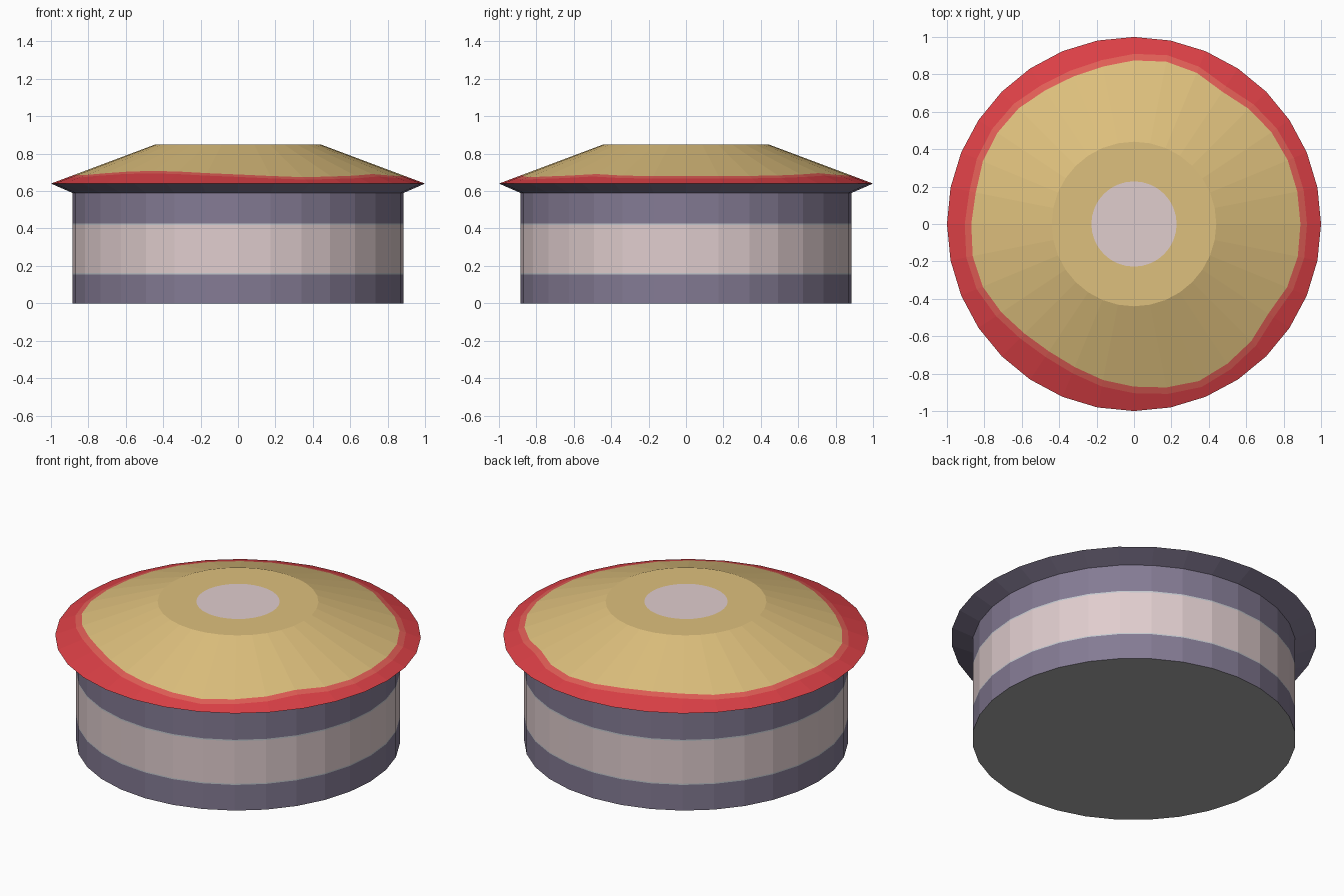
import bpy, bmesh, math

if "Cube" in bpy.data.objects:
    bpy.data.objects.remove(bpy.data.objects["Cube"])

SIDES = 32

def srgb(r, g, b):
    f = lambda c: c / 12.92 if c <= 0.04045 else ((c + 0.055) / 1.055) ** 2.4
    return (f(r / 255), f(g / 255), f(b / 255), 1.0)

COLOURS = [
    ("base_grey", (168, 168, 168)),
    ("purple", (132, 123, 148)),
    ("pale_edge", (196, 200, 206)),
    ("pale_pink", (224, 205, 206)),
    ("red", (220, 64, 70)),
    ("light_red", (226, 94, 86)),
    ("tan", (222, 192, 125)),
]
GREY, PURPLE, EDGE, PINK, RED, LIGHT_RED, TAN = range(7)

# Wavy border of the tan top: (angle in degrees, radius)
BORDER = [(0, .89), (25, .89), (39, .88), (56, .85), (72, .885), (85, .885), (97, .86),
          (118, .85), (136, .875), (153, .88), (171, .86), (189, .88), (204, .875),
          (223, .83), (241, .815), (261, .855), (272, .873), (291, .91), (313, .89),
          (328, .86), (341, .895), (360, .89)]

def border(deg):
    for (a0, r0), (a1, r1) in zip(BORDER, BORDER[1:]):
        if a0 <= deg <= a1:
            return r0 + (r1 - r0) * (deg - a0) / (a1 - a0)

def slope(r):
    return 0.64 + (1 - r) * (0.85 - 0.64) / (1 - 0.44)

def flat_ring(r, z):
    return lambda deg: (r, z)

def wavy_ring(offset):
    def point(deg):
        r = border(deg) + offset
        return r, slope(r)
    return point

# Rings from bottom to top, each with the colour of the strip below it
RINGS = [
    (flat_ring(.885, 0), None),
    (flat_ring(.885, .155), PURPLE),
    (flat_ring(.885, .162), EDGE),
    (flat_ring(.885, .419), PINK),
    (flat_ring(.885, .427), EDGE),
    (flat_ring(.885, .59), PURPLE),
    (flat_ring(1.0, .64), PURPLE),
    (wavy_ring(.035), RED),
    (wavy_ring(0), LIGHT_RED),
    (flat_ring(.44, .85), TAN),
    (flat_ring(.228, .85), TAN),
]

bm = bmesh.new()

def make_ring(func):
    verts = []
    for i in range(SIDES):
        deg = 360 * i / SIDES
        r, z = func(deg)
        a = math.radians(deg)
        verts.append(bm.verts.new((r * math.cos(a), r * math.sin(a), z)))
    return verts

# Sides, rim and sloping top
first = prev = make_ring(RINGS[0][0])
for func, colour in RINGS[1:]:
    ring = make_ring(func)
    for i in range(SIDES):
        j = (i + 1) % SIDES
        bm.faces.new((prev[i], prev[j], ring[j], ring[i])).material_index = colour
    prev = ring

# Pink centre spot and grey underside
bm.faces.new(prev).material_index = PINK
bm.faces.new(first[::-1]).material_index = GREY

mesh = bpy.data.meshes.new("round_filled_tart")
bm.to_mesh(mesh)
bm.free()
for name, rgb in COLOURS:
    mat = bpy.data.materials.new(name)
    mat.diffuse_color = srgb(*rgb)
    mat.use_nodes = True
    mat.node_tree.nodes["Principled BSDF"].inputs["Base Color"].default_value = mat.diffuse_color
    mesh.materials.append(mat)
obj = bpy.data.objects.new("round_body_with_rim", mesh)
bpy.context.collection.objects.link(obj)
